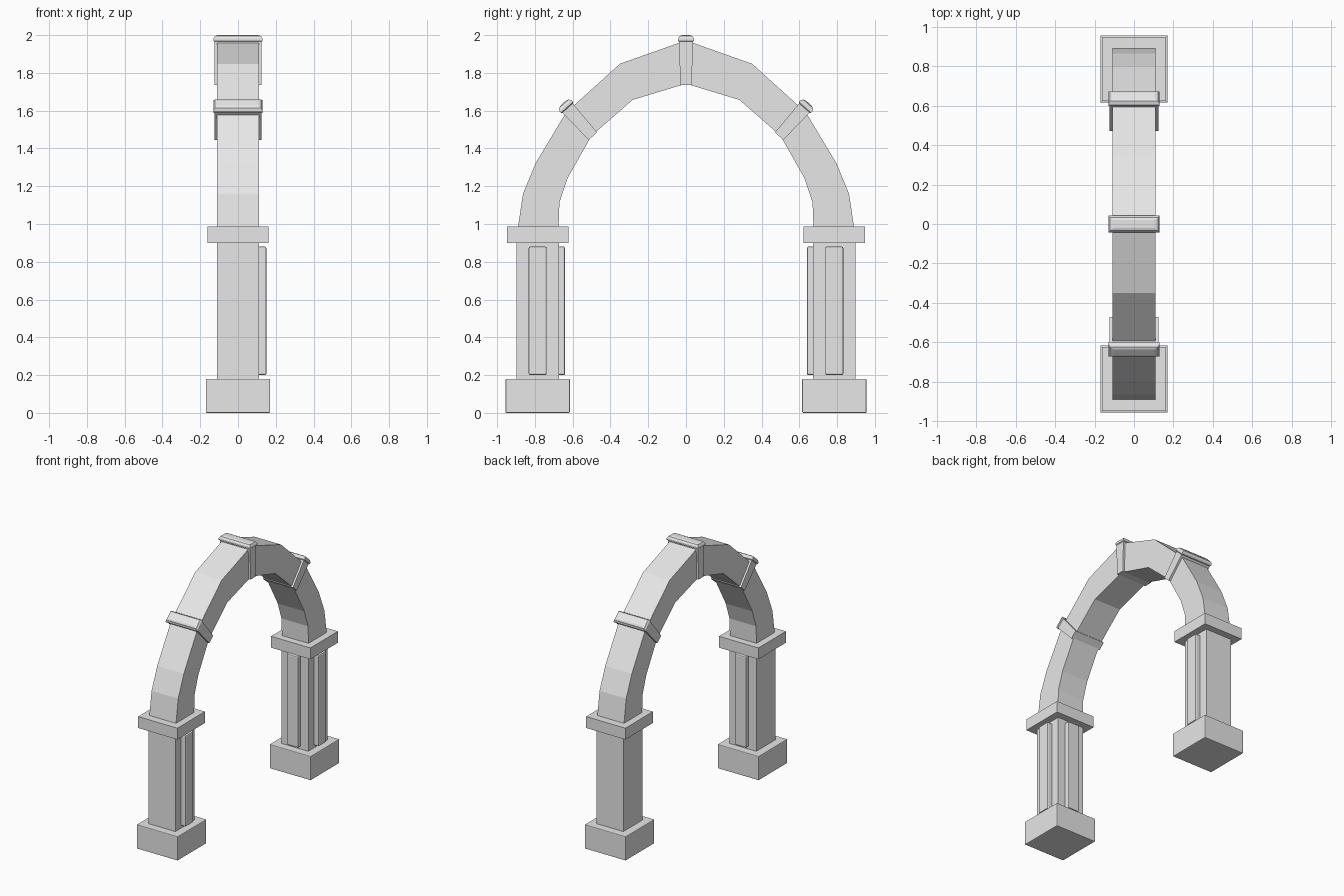
import bpy
import bmesh
from math import radians
from mathutils import Matrix

cube = bpy.data.objects.get("Cube")
if cube:
    bpy.data.objects.remove(cube, do_unlink=True)

stone = bpy.data.materials.new("pale_stone")
stone.use_nodes = True
stone.diffuse_color = (0.8, 0.8, 0.8, 1)
stone.node_tree.nodes["Principled BSDF"].inputs["Base Color"].default_value = (0.8, 0.8, 0.8, 1)


def finish(name, bm, bevel=0):
    bmesh.ops.recalc_face_normals(bm, faces=bm.faces)
    mesh = bpy.data.meshes.new(name)
    bm.to_mesh(mesh)
    bm.free()
    mesh.materials.append(stone)
    obj = bpy.data.objects.new(name, mesh)
    bpy.context.collection.objects.link(obj)
    if bevel:
        mod = obj.modifiers.new("soft_edges", 'BEVEL')
        mod.width = bevel
        mod.segments = 2
    return obj


def box(name, center, size, bevel=0):
    bm = bmesh.new()
    bmesh.ops.create_cube(bm, size=1)
    bmesh.ops.scale(bm, vec=size, verts=bm.verts)
    bmesh.ops.translate(bm, vec=center, verts=bm.verts)
    return finish(name, bm, bevel)


def loft(bm, rings):
    """Skin a list of four-cornered rings and cap both ends."""
    rows = [[bm.verts.new(p) for p in ring] for ring in rings]
    for low, high in zip(rows, rows[1:]):
        for i in range(4):
            j = (i + 1) % 4
            bm.faces.new((low[i], low[j], high[j], high[i]))
    bm.faces.new(rows[0])
    bm.faces.new(rows[-1])


def keystone(name, y, z, tilt, length):
    """Tapered wedge with a wider, chamfered head, leaning along the arch."""
    # half depth, half width, height
    sections = [(0.125, 0.03, 0), (0.125, 0.037, length - 0.035),
                (0.13, 0.043, length - 0.03), (0.13, 0.043, length - 0.018),
                (0.122, 0.034, length - 0.005), (0.105, 0.02, length)]
    bm = bmesh.new()
    loft(bm, [[(-d, -w, h), (d, -w, h), (d, w, h), (-d, w, h)] for d, w, h in sections])
    place = Matrix.Translation((0, y, z)) @ Matrix.Rotation(radians(tilt), 4, 'X')
    bmesh.ops.transform(bm, matrix=place, verts=bm.verts)
    finish(name, bm)


# Pillars with plinth, capital and raised panels on two faces
for side, label in ((-1, "front"), (1, "back")):
    y = side * 0.785
    box(label + "_plinth", (0, y, 0.09), (0.34, 0.34, 0.18), 0.005)
    box(label + "_pillar", (0, y, 0.54), (0.22, 0.225, 0.72))
    box(label + "_capital", (0, y, 0.943), (0.325, 0.325, 0.085))
    box(label + "_side_panel", (0.12, y, 0.54), (0.06, 0.095, 0.68), 0.008)
    box(label + "_inner_panel", (0, y - side * 0.115, 0.54), (0.095, 0.06, 0.68), 0.008)

# Arch: half profile of outer and inner points, mirrored across the crown
outer = [(0.89, 0.98), (0.863, 1.16), (0.797, 1.32), (0.635, 1.59), (0.35, 1.848), (0, 1.972)]
inner = [(0.675, 0.98), (0.67, 1.115), (0.627, 1.243), (0.5, 1.467), (0.283, 1.657), (0, 1.743)]
half = list(zip(outer, inner))
spans = [((-o[0], o[1]), (-i[0], i[1])) for o, i in half] + half[-2::-1]
bm = bmesh.new()
loft(bm, [[(-0.11, *o), (0.11, *o), (0.11, *i), (-0.11, *i)] for o, i in spans])
finish("arch", bm)

# Keystones at the crown and both haunches
keystone("crown_keystone", 0, 1.735, 0, 0.265)
for side, label in ((-1, "front"), (1, "back")):
    keystone(label + "_keystone", side * 0.493, 1.465, -side * 42, 0.235)
